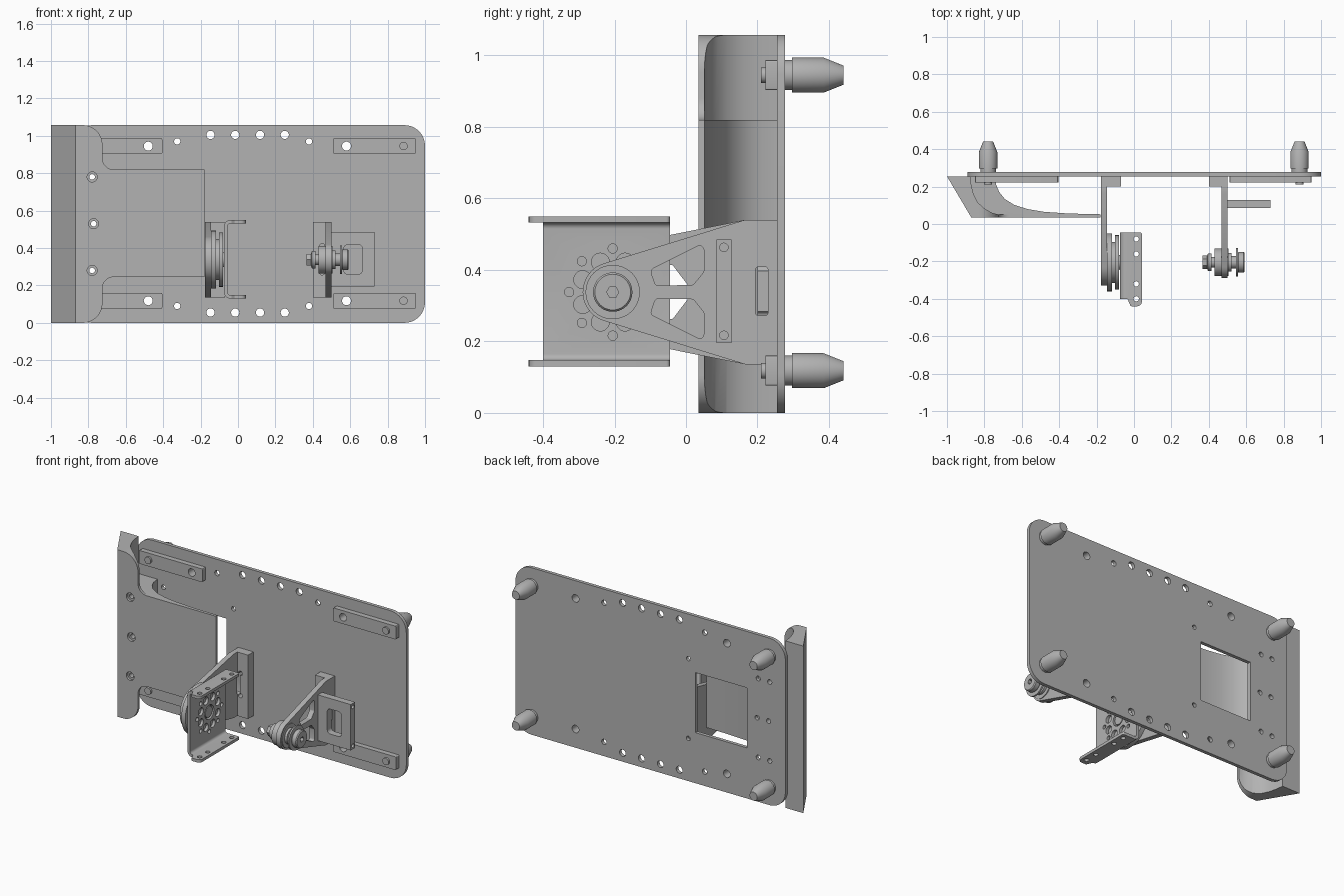
import bpy, bmesh, math
from mathutils import Vector

if "Cube" in bpy.data.objects:
    bpy.data.objects.remove(bpy.data.objects["Cube"])

grey = bpy.data.materials.new("plain grey")
grey.use_nodes = True
grey.diffuse_color = (0.45, 0.45, 0.45, 1)
grey.node_tree.nodes["Principled BSDF"].inputs["Base Color"].default_value = (0.45, 0.45, 0.45, 1)

# Axis of the pivot, in y and z
PY, PZ = -0.205, 0.338
TOP = 1.057
parts = []


def place(axis, p, d):
    """Put a 2D point at distance d along an axis."""
    return {"x": (d, p[0], p[1]), "y": (p[0], d, p[1]), "z": (p[0], p[1], d)}[axis]


def finish(name, bm):
    bmesh.ops.recalc_face_normals(bm, faces=bm.faces)
    mesh = bpy.data.meshes.new(name)
    bm.to_mesh(mesh)
    bm.free()
    ob = bpy.data.objects.new(name, mesh)
    bpy.context.collection.objects.link(ob)
    mesh.materials.append(grey)
    parts.append(ob)
    return ob


def loft(bm, rings):
    loops = [[bm.verts.new(p) for p in ring] for ring in rings]
    for a, b in zip(loops, loops[1:]):
        for i in range(len(a)):
            j = (i + 1) % len(a)
            bm.faces.new((a[i], a[j], b[j], b[i]))
    bm.faces.new(loops[0])
    bm.faces.new(loops[-1])


def prism(name, axis, pts, a, b):
    bm = bmesh.new()
    loft(bm, [[place(axis, p, d) for p in pts] for d in (a, b)])
    return finish(name, bm)


def circle(c, r, n=32):
    return [(c[0] + r * math.cos(math.tau * i / n), c[1] + r * math.sin(math.tau * i / n)) for i in range(n)]


def turned(name, axis, c, profile, n=40):
    """Solid of revolution from (distance, radius) pairs."""
    bm = bmesh.new()
    loft(bm, [[place(axis, p, d) for p in circle(c, r, n)] for d, r in profile])
    return finish(name, bm)


def rounded(pts, radius, seg=8):
    """Round each corner; radius is a number or one value per corner."""
    out = []
    for i, p in enumerate(pts):
        r = radius[i] if isinstance(radius, list) else radius
        p = Vector(p)
        if r == 0:
            out.append(p)
            continue
        u = (Vector(pts[i - 1]) - p).normalized()
        v = (Vector(pts[(i + 1) % len(pts)]) - p).normalized()
        half = u.angle(v) / 2
        c = p + (u + v).normalized() * r / math.sin(half)
        t = r / math.tan(half)
        s, e = (p + u * t - c).normalized(), (p + v * t - c).normalized()
        out += [c + s.slerp(e, k / seg) * r for k in range(seg + 1)]
    return out


def rect(x0, x1, y0, y1):
    return [(x0, y0), (x1, y0), (x1, y1), (x0, y1)]


def boolean(ob, tool, operation):
    mod = ob.modifiers.new("shape", "BOOLEAN")
    mod.operation, mod.object, mod.solver = operation, tool, "EXACT"
    bpy.context.view_layer.objects.active = ob
    bpy.ops.object.modifier_apply(modifier=mod.name)
    parts.remove(tool)
    bpy.data.objects.remove(tool)


def cut(ob, axis, outlines, a, b):
    bm = bmesh.new()
    for pts in outlines:
        loft(bm, [[place(axis, p, d) for p in pts] for d in (a, b)])
    boolean(ob, finish("cutter", bm), "DIFFERENCE")


# Back plate with its window and holes
plate = prism("back_plate", "y", rounded(rect(-0.89, 1, 0, TOP), 0.11), 0.255, 0.277)
holes = [rect(-0.62, -0.26, 0.32, 0.70)]
for z, zs in ((1.005, 0.97), (0.055, 0.09)):
    holes += [circle((x, z), 0.022, 20) for x in (-0.147, -0.015, 0.118, 0.25)]
    holes += [circle((x, zs), 0.017, 16) for x in (-0.325, 0.38)]
strip_holes = [circle((x, z), 0.024, 20) for x in (-0.48, 0.58) for z in (0.118, 0.945)]
cover_screws = [(-0.78, 0.78), (-0.772, 0.53), (-0.78, 0.28)]
holes += strip_holes + [circle((x + d, z), 0.015, 16) for x, z in cover_screws for d in (0, 0.08)]
holes += [circle(p, 0.014, 16) for p in ((-0.21, 0.775), (-0.21, 0.27))]
cut(plate, "y", holes, 0.2, 0.3)

# Mounting strips and locating pegs
for side, x0, x1, px in (("right", -0.85, -0.405, -0.78), ("left", 0.51, 0.95, 0.885)):
    for level, z in (("lower", 0.118), ("upper", 0.945)):
        strip = prism(f"{level}_{side}_strip", "y", rounded(rect(x0, x1, z - 0.042, z + 0.042), 0.006, 3), 0.222, 0.255)
        cut(strip, "y", [circle(((-0.48 if x0 < 0 else 0.58), z), 0.024, 20)], 0.2, 0.3)
        turned(f"{level}_{side}_peg", "y", (px, z),
               [(0.21, 0.022), (0.275, 0.022), (0.275, 0.042), (0.297, 0.042), (0.297, 0.049), (0.385, 0.049), (0.44, 0.027)])

# Front cover: curved guide with full-height sloping side
outer = [(-1, 0.255), (-0.87, 0.035)]
end = [(-0.72, 0.035), (-0.72, 0.05), (-0.76, 0.06), (-0.80, 0.083), (-0.835, 0.115), (-0.858, 0.16), (-0.87, 0.21), (-0.875, 0.255)]
mid = [(-0.18, 0.035), (-0.18, 0.052), (-0.35, 0.056), (-0.48, 0.065), (-0.57, 0.08), (-0.64, 0.102),
       (-0.69, 0.133), (-0.72, 0.17), (-0.737, 0.21), (-0.742, 0.255)]
cover = prism("front_cover", "z", outer + end, 0, TOP)
mask = prism("cover_mask", "y", rounded(rect(-1.1, -0.725, 0, TOP), [0, 0.105, 0.105, 0], 14), 0, 0.3)
boolean(cover, mask, "INTERSECT")
boolean(cover, prism("cover_middle", "z", outer + mid, 0.245, 0.82), "UNION")
for z, s in ((0.82, 1), (0.245, -1)):
    arc = [(-0.665 + 0.06 * math.cos(a), z + s * (0.06 + 0.06 * math.sin(a)))
           for a in [math.pi * (1 + k / 16) for k in range(9)]]
    fillet = prism("cover_fillet", "y", [(-0.735, z - s * 0.01), (-0.735, z + s * 0.06)] + arc + [(-0.665, z - s * 0.01)], 0.035, 0.052)
    boolean(cover, fillet, "UNION")
cut(cover, "y", [circle(p, 0.015, 16) for p in cover_screws], 0, 0.3)
cut(cover, "y", [circle(p, 0.027, 20) for p in cover_screws], 0, 0.05)


# Two arms, each a tapering web with a foot on the plate
def arm(name, x0, x1, foot0, foot1, r, windows):
    corner = Vector((0.165 - PY, 0.54 - PZ))
    a = math.atan2(corner.y, corner.x) + math.acos(r / corner.length)
    n = 24
    nose = [(PY + r * math.cos(t), PZ + r * math.sin(t)) for t in [a + (math.tau - 2 * a) * k / n for k in range(n + 1)]]
    low, high = 2 * PZ - 0.54, 0.54
    web = prism(name, "x", [(0.255, low), (0.255, high), (0.165, high)] + nose + [(0.165, low)], x0, x1)
    boolean(web, prism("arm_foot", "y", rect(foot0, foot1, low, high), 0.2, 0.255), "UNION")
    cut(web, "x", windows, x0 - 0.02, x1 + 0.02)
    middle = (foot0 + foot1) / 2
    cut(web, "y", [circle((middle, z), 0.014, 16) for z in (0.27, 0.41)], 0.19, 0.3)


slot = rounded(rect(0.195, 0.229, 0.273, 0.408), 0.006, 3)
ears = [circle((0.223, z), 0.018, 20) for z in (0.207, 0.475)]
upper = [(-0.10, 0.40), (0.05, 0.475), (0.05, 0.395), (0.02, 0.358), (-0.085, 0.356)]
lower = [(y, 2 * PZ - z) for y, z in reversed(upper)]
arm("left_arm", 0.467, 0.5, 0.40, 0.5, 0.084, [slot, rounded(upper, 0.012, 4), rounded(lower, 0.012, 4)])
arm("right_arm", -0.177, -0.145, -0.177, -0.07, 0.125,
    [slot, rounded([(-0.05, 0.43), (0.02, PZ), (-0.05, 2 * PZ - 0.43)], 0.008, 4)])

# Side tab on the left arm
tab = prism("side_tab", "y", rect(0.5, 0.73, 0.195, 0.485), 0.085, 0.128)
cut(tab, "y", [rounded(rect(0.565, 0.665, 0.26, 0.418), 0.022, 5)], 0, 0.2)
cut(tab, "x", [circle((0.106, z), 0.012, 16) for z in (0.217, 0.463)], 0.68, 0.8)

# Pivot bolt, washers and roller on the left arm
axle = (PY, PZ)
turned("pivot_nut", "x", axle, [(0.367, 0.02), (0.367, 0.036), (0.393, 0.036), (0.393, 0.02)], 6)
turned("pivot_washer", "x", axle, [(0.39, 0.03), (0.395, 0.047), (0.415, 0.047), (0.415, 0.028), (0.432, 0.028)])
turned("pivot_boss", "x", axle, [(0.43, 0.074), (0.505, 0.074), (0.505, 0.05), (0.52, 0.05), (0.52, 0.033), (0.545, 0.033)])
turned("roller_flange", "x", axle, [(0.545, 0.076), (0.555, 0.076)])
roller = turned("roller", "x", axle, [(0.553, 0.05), (0.56, 0.055), (0.586, 0.055), (0.592, 0.05)])
cut(roller, "x", [circle(axle, 0.017, 6)], 0.57, 0.61)

# Drive discs on the right arm
turned("outer_disc", "x", axle, [(-0.145, 0.155), (-0.117, 0.155)])
turned("disc_hub", "x", axle, [(-0.12, 0.11), (-0.098, 0.11)])
turned("inner_disc", "x", axle, [(-0.102, 0.145), (-0.08, 0.145)])
turned("hub_cap", "x", axle, [(-0.08, 0.04), (-0.06, 0.035)])

# Channel bracket: one bent sheet with rounded arms and a ring of holes
U0, U1, B, T, TH = -0.075, 0.042, 0.13, 0.55, 0.018
sheet = [(U1, B), (U0, B), (U0, T), (U1, T), (U1, T - TH), (U0 + TH, T - TH), (U0 + TH, B + TH), (U1, B + TH)]
channel = prism("channel_bracket", "y", rounded(sheet, [0, 0.035, 0.035, 0, 0, 0.017, 0.017, 0], 6), -0.44, -0.045)
outline = [(U0, -0.045), (U0, -0.40), (-0.035, -0.40), (-0.018, -0.44), (U1, -0.44), (U1, -0.045)]
boolean(channel, prism("channel_mask", "z", rounded(outline, [0, 0, 0.01, 0.01, 0.025, 0.01], 5), 0.1, 0.6), "INTERSECT")
cut(channel, "z", [circle((0.012, y), 0.014, 16) for y in (-0.08, -0.16, -0.32, -0.40)], 0.1, 0.6)
ring = [circle(axle, 0.045)]
for k in range(8):
    a = math.tau * (k + 0.5) / 8
    ring.append(circle((PY + 0.091 * math.cos(a), PZ + 0.091 * math.sin(a)), 0.025, 20))
    a = math.tau * k / 8
    ring.append(circle((PY + 0.122 * math.cos(a), PZ + 0.122 * math.sin(a)), 0.013, 16))
cut(channel, "x", ring, -0.079, -0.045)

# Smooth the round surfaces and keep the edges crisp
bpy.ops.object.select_all(action="DESELECT")
for ob in parts:
    ob.select_set(True)
bpy.context.view_layer.objects.active = parts[0]
bpy.ops.object.shade_smooth_by_angle(angle=math.radians(30))
